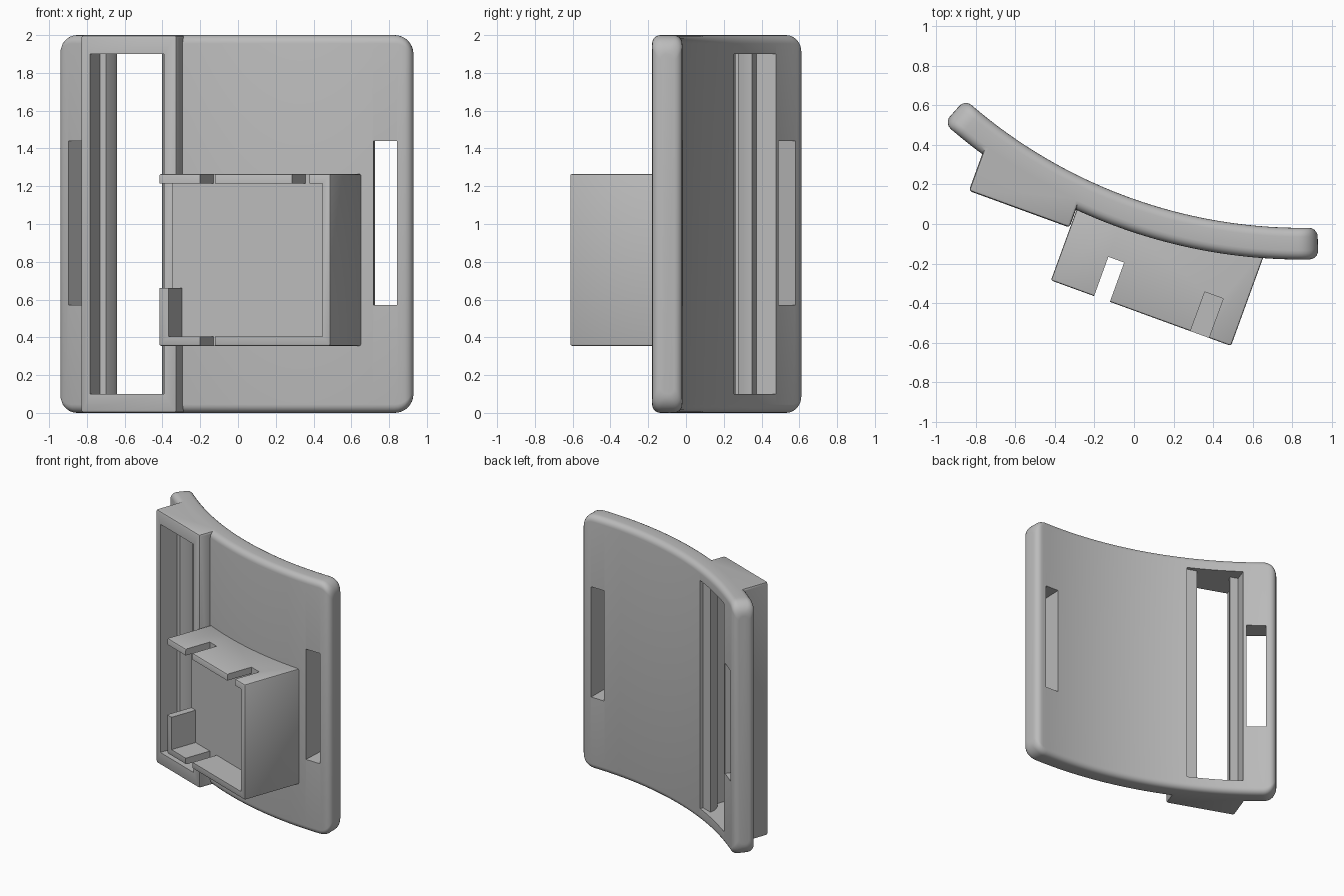
import bpy, bmesh, math
from mathutils import Matrix

if "Cube" in bpy.data.objects:
    bpy.data.objects.remove(bpy.data.objects["Cube"], do_unlink=True)

grey = bpy.data.materials.new("plain_grey")
grey.use_nodes = True
grey.diffuse_color = (0.5, 0.5, 0.5, 1)
grey.node_tree.nodes["Principled BSDF"].inputs["Base Color"].default_value = (0.5, 0.5, 0.5, 1)

# Everything is built square to the frame and tray, then turned about z
TURN = Matrix.Rotation(math.radians(-20), 4, 'Z')
CX, CY = -0.07, 2.678            # axis of the plate curvature
R_BACK, R_FRONT = 2.56, 2.72


def polar(r, a):
    return CX + r * math.sin(a), CY - r * math.cos(a)


def finish(bm, name):
    bmesh.ops.recalc_face_normals(bm, faces=bm.faces)
    me = bpy.data.meshes.new(name)
    bm.to_mesh(me)
    bm.free()
    me.materials.append(grey)
    ob = bpy.data.objects.new(name, me)
    bpy.context.scene.collection.objects.link(ob)
    return ob


def prism(name, pts, z0, z1, bevel=0):
    """Extrude a plan outline from z0 to z1, optionally easing its edges."""
    bm = bmesh.new()
    face = bm.faces.new([bm.verts.new((x, y, z0)) for x, y in pts])
    ext = bmesh.ops.extrude_face_region(bm, geom=[face])
    for v in ext["geom"]:
        if isinstance(v, bmesh.types.BMVert):
            v.co.z = z1
    bmesh.ops.recalc_face_normals(bm, faces=bm.faces)
    if bevel:
        bmesh.ops.bevel(bm, geom=list(bm.edges), offset=bevel, segments=2,
                        profile=0.5, affect='EDGES')
    return finish(bm, name)


def box(name, x0, x1, y0, y1, z0, z1):
    return prism(name, [(x0, y0), (x1, y0), (x1, y1), (x0, y1)], z0, z1)


def combine(target, tool, operation='DIFFERENCE'):
    mod = target.modifiers.new("join", 'BOOLEAN')
    mod.operation, mod.object, mod.solver = operation, tool, 'EXACT'
    bpy.context.view_layer.objects.active = target
    bpy.ops.object.modifier_apply(modifier=mod.name)
    bpy.data.objects.remove(tool, do_unlink=True)


def rounding(d, r):
    """How far an edge of radius r draws in at distance d from the end."""
    return r - math.sqrt(max(0, r * r - (r - d) ** 2)) if d < r else 0


def curved_plate():
    fillet, corner, half = 0.045, 0.1, 1.0
    ease = [1 - math.cos(i / 8 * math.pi / 2) for i in range(8)]
    ends = [corner * e for e in ease]
    inner = [corner + (2 * half - 2 * corner) * i / 48 for i in range(49)]
    stations = ends + inner + [2 * half - d for d in reversed(ends)]
    bm = bmesh.new()
    loops = []
    for s in stations:
        d = min(s, 2 * half - s)
        a = (s - half) / ((R_BACK + R_FRONT) / 2)
        thin, low = rounding(d, fillet), rounding(d, corner)
        f = min(fillet, (R_FRONT - R_BACK) / 2 - thin - 0.005)
        r_mid, hr = (R_FRONT + R_BACK) / 2, (R_FRONT - R_BACK) / 2 - thin
        hz = 1 - low
        loop = []
        for q, (sr, sz) in enumerate([(1, 1), (-1, 1), (-1, -1), (1, -1)]):
            for k in range(6):
                t = (q + k / 5) * math.pi / 2
                r = r_mid + sr * (hr - f) + f * math.cos(t)
                z = 1 + sz * (hz - f) + f * math.sin(t)
                loop.append(bm.verts.new((*polar(r, a), z)))
        loops.append(loop)
    for l0, l1 in zip(loops, loops[1:]):
        for i in range(len(l0)):
            j = (i + 1) % len(l0)
            bm.faces.new((l0[i], l0[j], l1[j], l1[i]))
    bm.faces.new(loops[0])
    bm.faces.new(loops[-1])
    return finish(bm, "curved_plate")


# Curved plate with the raised window frame
plate = curved_plate()
frame = prism("window_frame", [(-0.841, -0.128), (-0.3, -0.128), (-0.3, 0.06),
                               (-0.841, 0.165)], 0.0005, 1.9995, 0.015)
combine(plate, frame, 'UNION')

# Tall window with a snap rib down each side
W0, W1 = -0.786, -0.37
rib = [(0, 0.02), (0.035, 0.02), (0.06, 0.07), (0.065, 0.11), (0, 0.11)]
left = [(W0 + w, y) for w, y in rib]
right = [(W1 - 1.4 * w, y) for w, y in reversed(rib)]
window = prism("window_cutter", [(W0, -0.3)] + left + [(W0, 0.4), (W1, 0.4)]
               + right + [(W1, -0.3)], 0.1, 1.9)
combine(plate, window)

# Strap slots near both ends
for a0, a1 in [(-20, -16.8), (17.2, 19.8)]:
    a0, a1 = math.radians(a0), math.radians(a1)
    slot = prism("slot_cutter", [polar(2.54, a0), polar(2.75, a0),
                                 polar(2.75, a1), polar(2.54, a1)], 0.57, 1.44)
    combine(plate, slot)

# Open tray on the front
FRONT, FLOOR = -0.411, -0.2
tray = prism("tray", [(-0.297, FRONT), (0.671, FRONT), (0.671, 0.12),
                      (-0.07, 0.0), (-0.297, 0.03)], 0.355, 1.265, 0.01)
cuts = [
    (-0.242, 0.625, 0.405, 1.215),   # inside
    (-0.4, -0.2, 0.66, 1.215),       # open part of the side wall
    (-0.065, 0.02, 0.3, 1.3),        # notch through both walls
    (0.453, 0.552, 1.1, 1.3),        # notch in the upper wall
]
for x0, x1, z0, z1 in cuts:
    combine(tray, box("tray_cutter", x0, x1, -0.6, FLOOR, z0, z1))

for ob in (plate, tray):
    ob.data.transform(TURN)
    bpy.ops.object.select_all(action='DESELECT')
    ob.select_set(True)
    bpy.context.view_layer.objects.active = ob
    bpy.ops.object.shade_smooth_by_angle(angle=math.radians(30))
